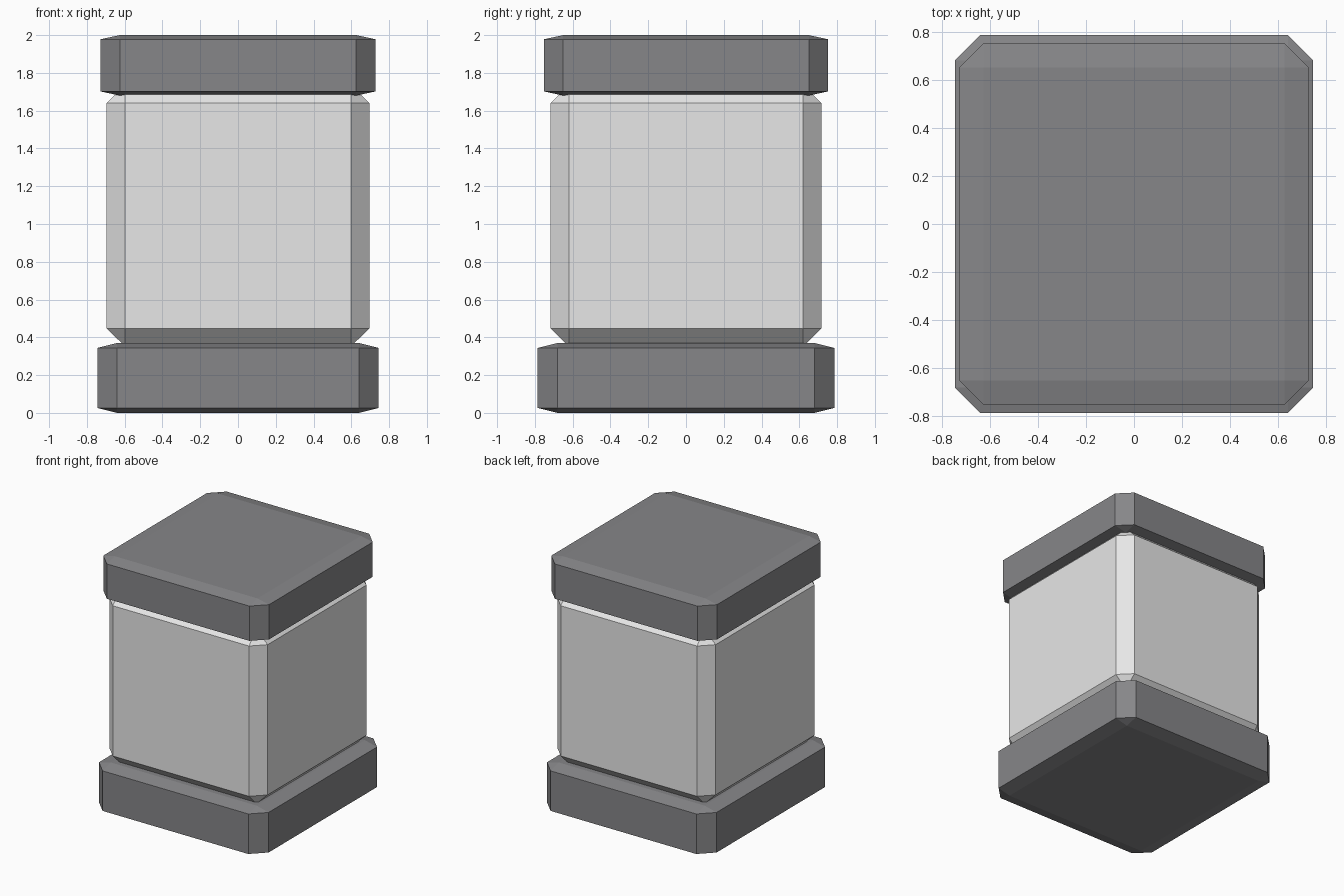
import bpy
import bmesh
from itertools import product

cube = bpy.data.objects.get("Cube")
if cube:
    bpy.data.objects.remove(cube, do_unlink=True)


def material(name, rgb):
    mat = bpy.data.materials.new(name)
    mat.use_nodes = True
    mat.diffuse_color = (*rgb, 1)
    mat.node_tree.nodes["Principled BSDF"].inputs["Base Color"].default_value = (*rgb, 1)
    return mat


def chamfered_block(name, half_x, half_y, low, high, inset, drop, mat):
    """Box with every edge chamfered: inset sideways, drop vertically."""
    mid, half_z = (low + high) / 2, (high - low) / 2
    bm = bmesh.new()
    for sx, sy, sz in product((-1, 1), repeat=3):
        ix, iy, iz = half_x - inset, half_y - inset, half_z - drop
        for x, y, z in ((half_x, iy, iz), (ix, half_y, iz), (ix, iy, half_z)):
            bm.verts.new((sx * x, sy * y, mid + sz * z))
    bmesh.ops.convex_hull(bm, input=bm.verts)
    bmesh.ops.dissolve_limit(bm, angle_limit=0.01, verts=bm.verts, edges=bm.edges)
    bmesh.ops.recalc_face_normals(bm, faces=bm.faces)
    mesh = bpy.data.meshes.new(name)
    bm.to_mesh(mesh)
    bm.free()
    mesh.materials.append(mat)
    obj = bpy.data.objects.new(name, mesh)
    bpy.context.collection.objects.link(obj)
    return obj


dark = material("dark grey", (0.24, 0.24, 0.25))
light = material("light grey", (0.8, 0.8, 0.8))

# Plinth, body and cap of the pedestal
chamfered_block("base_slab", 0.745, 0.785, 0, 0.37, 0.105, 0.026, dark)
chamfered_block("body_block", 0.695, 0.717, 0.352, 1.735, 0.097, 0.095, light)
chamfered_block("cap_slab", 0.728, 0.752, 1.68, 2, 0.102, 0.022, dark)
